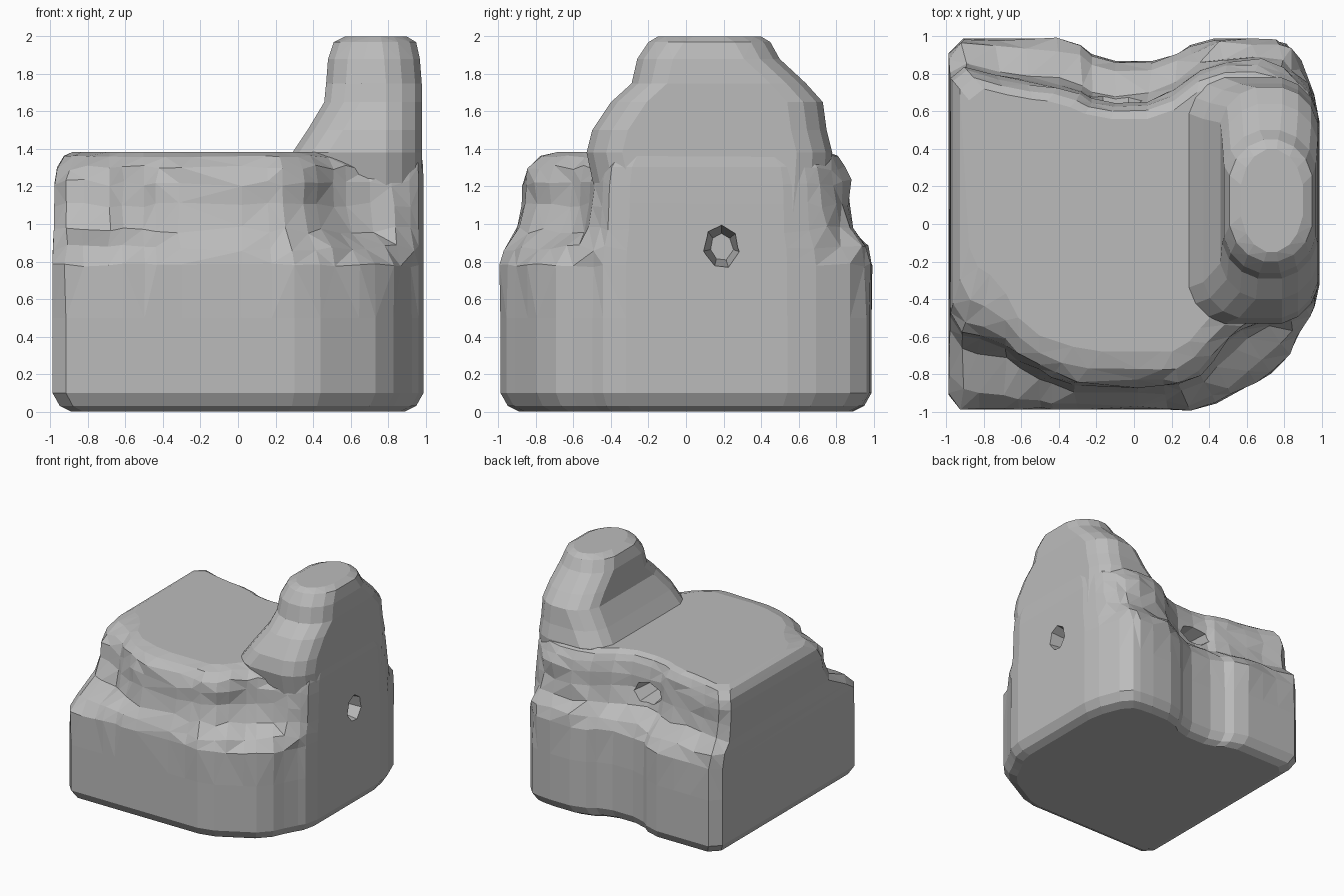
import bpy
import bmesh
import random
from mathutils import Matrix, Vector

random.seed(4)

default_cube = bpy.data.objects.get("Cube")
if default_cube:
    bpy.data.objects.remove(default_cube, do_unlink=True)

# One stone colour
stone = bpy.data.materials.new("grey_stone")
stone.use_nodes = True
STONE_COLOUR = (0.5, 0.5, 0.5, 1)
stone.diffuse_color = STONE_COLOUR
stone.node_tree.nodes["Principled BSDF"].inputs["Base Color"].default_value = STONE_COLOUR


def finish(name, bm):
    """Turn a bmesh into a flat-shaded stone object."""
    bmesh.ops.recalc_face_normals(bm, faces=bm.faces)
    mesh = bpy.data.meshes.new(name)
    bm.to_mesh(mesh)
    bm.free()
    mesh.materials.append(stone)
    obj = bpy.data.objects.new(name, mesh)
    bpy.context.collection.objects.link(obj)
    return obj


def chamfer(points, reach):
    """Replace every outline corner with a short cut edge."""
    result = []
    for i, point in enumerate(points):
        for other in (points[i - 1], points[(i + 1) % len(points)]):
            step = other - point
            result.append(point + step.normalized() * min(reach, step.length * 0.3))
    return result


def loft(name, rings):
    """Skin a stack of closed rings and cap both ends."""
    bm = bmesh.new()
    loops = [[bm.verts.new(p) for p in ring] for ring in rings]
    for low, high in zip(loops, loops[1:]):
        for i in range(len(low)):
            j = (i + 1) % len(low)
            bm.faces.new((low[i], low[j], high[j], high[i]))
    bm.faces.new(loops[0][::-1])
    bm.faces.new(loops[-1])
    bmesh.ops.triangulate(bm, faces=bm.faces)
    return finish(name, bm)


def combine(target, other, operation):
    """Apply a boolean and discard the second object."""
    mod = target.modifiers.new(operation.title(), "BOOLEAN")
    mod.operation = operation
    mod.solver = "EXACT"
    mod.object = other
    other.hide_render = True
    bpy.context.view_layer.objects.active = target
    bpy.ops.object.modifier_apply(modifier=mod.name)
    bpy.data.objects.remove(other, do_unlink=True)


def outline(pairs, reach):
    return chamfer([Vector(p) / 100 for p in pairs], reach)


# Block outlines in hundredths: foot, upper ledge and flat top
foot = outline([(-99, -99), (-75, -99), (-55, -99), (-38, -99), (10, -99),
                (38, -99), (58, -88), (80, -76), (90, -54), (99, -40),
                (99, 62), (86, 95), (70, 99), (35, 99), (18, 87),
                (-18, 87), (-33, 99), (-65, 99), (-99, 99)], 0.08)
ledge = outline([(-98, -56), (-75, -62), (-55, -75), (-40, -86), (10, -87),
                 (30, -86), (47, -66), (62, -52), (90, -48), (99, -38),
                 (99, 60), (90, 76), (75, 87), (42, 87), (15, 66),
                 (-18, 63), (-32, 73), (-65, 76), (-98, 86)], 0.08)
summit = outline([(-88, -20), (-72, -30), (-58, -57), (-25, -68), (10, -68),
                  (25, -68), (40, -50), (55, -35), (90, -35), (97, -30),
                  (97, 50), (90, 65), (70, 75), (40, 75), (15, 56),
                  (-20, 56), (-40, 65), (-60, 67), (-88, 74)], 0.08)


def blend_ring(z, first, second, amount, scale=1, rough=0):
    ring = []
    for a, b in zip(first, second):
        p = a.lerp(b, amount) * scale
        lift = random.uniform(-rough, rough)
        if abs(p.x) < 0.93:
            p = p * (1 + random.uniform(-rough, rough))
        ring.append((p.x, p.y, z + lift))
    return ring


# Main block, with rounded foot and eroded shoulder
block = loft("rock_block", [
    blend_ring(0, foot, ledge, 0, 0.9),
    blend_ring(0.03, foot, ledge, 0, 0.96),
    blend_ring(0.1, foot, ledge, 0),
    blend_ring(0.5, foot, ledge, 0),
    blend_ring(0.78, foot, ledge, 0.02, rough=0.01),
    blend_ring(0.87, foot, ledge, 0.25, rough=0.02),
    blend_ring(0.97, foot, ledge, 0.8, rough=0.02),
    blend_ring(1.1, foot, ledge, 0.97, rough=0.015),
    blend_ring(1.22, ledge, summit, 0.02, rough=0.02),
    blend_ring(1.3, ledge, summit, 0.15, rough=0.015),
    blend_ring(1.36, ledge, summit, 0.5, rough=0.005),
    blend_ring(1.385, ledge, summit, 1),
])


def tower_ring(z, left, right, front, back):
    box = [(left, front), (right, front), (right, back), (left, back)]
    corners = outline(box, 0.14)
    return [(p.x, p.y, z / 100) for p in chamfer(corners, 0.05)]


# Tall outcrop on the left side, narrowing in steps
tower = loft("rock_tower", [
    tower_ring(105, 32, 98, -46, 76),
    tower_ring(138, 29, 98, -53, 78),
    tower_ring(150, 37, 98, -50, 75),
    tower_ring(165, 46, 98, -40, 73),
    tower_ring(175, 47, 98, -29, 64),
    tower_ring(188, 48, 97, -26, 50),
    tower_ring(197, 51, 95, -20, 45),
    tower_ring(200, 57, 90, -15, 40),
])
combine(block, tower, "UNION")


def cave_mouth(name, centre, direction, width, height, depth):
    """Cut a rough funnel running inward along the direction."""
    bm = bmesh.new()
    bmesh.ops.create_cone(bm, cap_ends=True, segments=7, radius1=0.5,
                          radius2=0.25, depth=1)
    for v in bm.verts:
        v.co.x *= random.uniform(0.85, 1.1)
        v.co.y *= random.uniform(0.85, 1.1)
    inward = Vector(direction)
    side = Vector((0, 0, 1)).cross(inward)
    turn = Matrix((side * width, Vector((0, 0, height)), inward * depth)).transposed()
    bm.transform(Matrix.Translation(centre) @ turn.to_4x4())
    combine(block, finish(name, bm), "DIFFERENCE")


# Cave openings in both sides and in the back hollow
cave_mouth("left_cave", (0.95, 0.19, 0.88), (-1, 0, 0), 0.24, 0.32, 0.5)
cave_mouth("right_cave", (-0.9, 0.24, 0.88), (1, 0, 0), 0.6, 0.42, 0.7)
cave_mouth("back_cave", (-0.1, 0.6, 1.1), (0, -1, 0), 0.38, 0.22, 0.5)

for polygon in block.data.polygons:
    polygon.use_smooth = False
    polygon.material_index = 0
